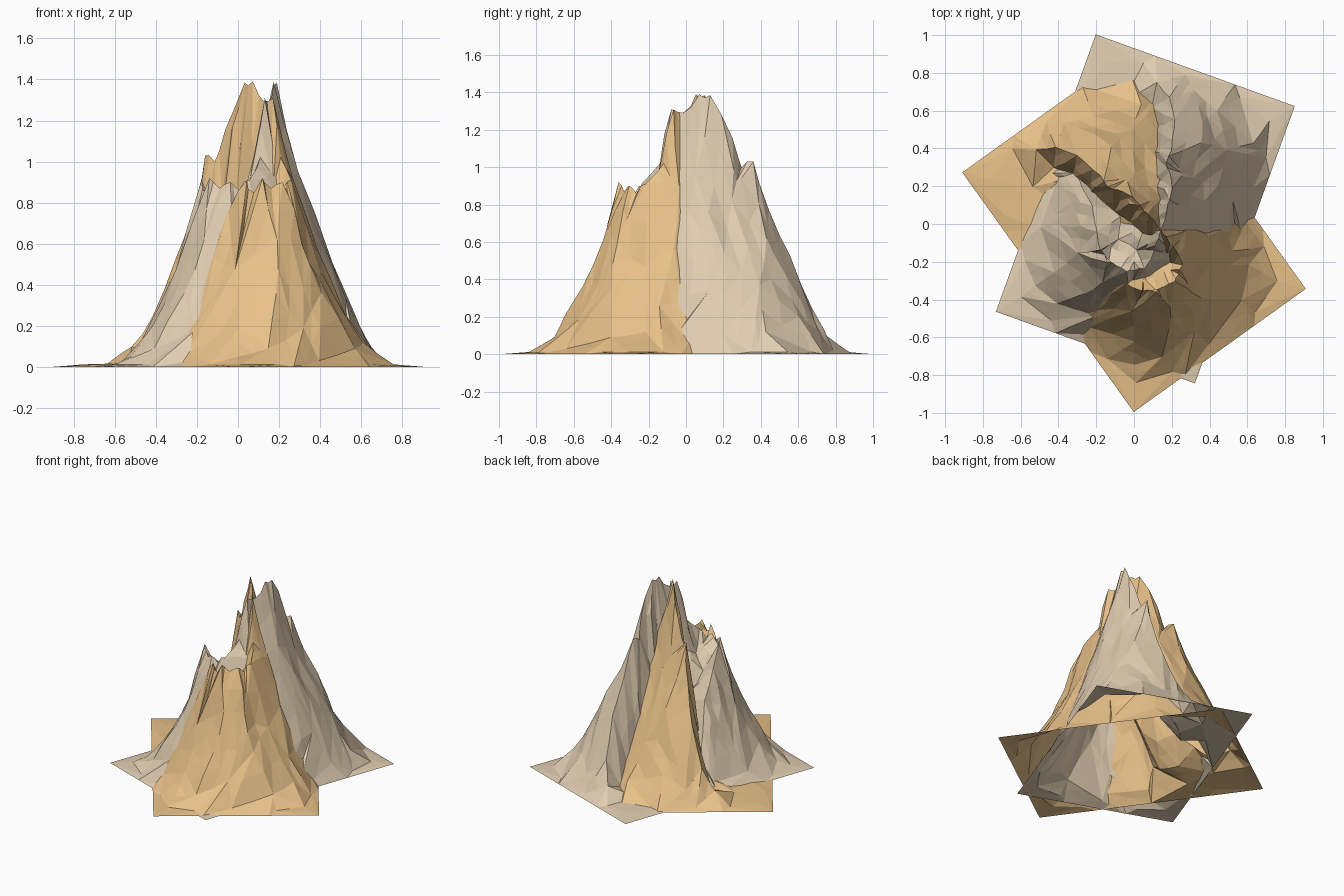
import bpy, bmesh, math, random
from mathutils import Vector, Matrix
from mathutils.geometry import delaunay_2d_cdt

HU, HV = 0.78, 0.56          # half sizes of the rectangular terrain sheet

# Main ridge line (u along the sheet, v across, z height)
ridge = [(-0.19, -0.12, 1.02), (-0.125, -0.12, 1.31), (-0.06, -0.115, 1.29), (0.03, -0.11, 1.39),
         (0.09, -0.105, 1.385), (0.13, -0.06, 1.17), (0.205, -0.07, 1.155), (0.243, -0.035, 1.0),
         (0.306, -0.022, 1.03), (0.39, -0.01, 0.77), (0.50, 0.014, 0.53), (0.60, 0.08, 0.25),
         (0.65, 0.17, 0.10)]

# Lower jagged crater rim, falling away as the second arm of the horseshoe
rim = [(-0.30, -0.104, 0.91), (-0.325, -0.06, 0.86), (-0.345, -0.02, 0.90), (-0.335, 0.04, 0.87),
       (-0.334, 0.092, 0.92), (-0.30, 0.12, 0.85), (-0.285, 0.15, 0.91), (-0.20, 0.20, 0.76),
       (-0.08, 0.27, 0.58), (-0.01, 0.35, 0.40), (0.05, 0.42, 0.20)]
# Hollow between the arms, open towards one corner
hollow = [(-0.22, -0.03, 0.78), (-0.20, 0.08, 0.70), (-0.09, -0.03, 0.82), (-0.07, 0.10, 0.58),
          (0.05, -0.01, 0.70), (0.14, 0.03, 0.52), (0.03, 0.17, 0.34), (0.15, 0.13, 0.22),
          (0.29, 0.08, 0.23), (0.42, 0.10, 0.12), (0.52, 0.15, 0.05), (0.13, 0.28, 0.09),
          (0.28, 0.22, 0.06), (0.30, 0.40, 0.02), (0.50, 0.30, 0.02)]

# Outer slopes on each side
near_side = [(0.05, -0.23, 0.95), (-0.16, -0.22, 0.90), (0.24, -0.18, 0.82), (0.0, -0.34, 0.60),
             (0.25, -0.32, 0.54), (-0.25, -0.30, 0.57), (0.20, -0.42, 0.34), (-0.03, -0.45, 0.27),
             (-0.27, -0.42, 0.26), (0.0, -0.52, 0.07), (0.30, -0.50, 0.11), (-0.30, -0.51, 0.07)]
far_side = [(-0.20, 0.29, 0.53), (-0.34, 0.26, 0.48), (-0.10, 0.38, 0.34),
            (-0.23, 0.40, 0.25), (0.0, 0.49, 0.07), (-0.28, 0.49, 0.08)]
ends = [(-0.44, 0.08, 0.62), (-0.38, -0.22, 0.47), (-0.45, -0.06, 0.60), (-0.53, 0.15, 0.36),
        (-0.53, -0.12, 0.36), (-0.62, 0.05, 0.19), (-0.72, 0.03, 0.03), (-0.48, 0.34, 0.19),
        (-0.39, -0.36, 0.26), (-0.50, -0.39, 0.12), (-0.63, -0.25, 0.09), (-0.63, 0.27, 0.09),
        (-0.58, 0.41, 0.05), (0.43, -0.16, 0.62), (0.53, -0.13, 0.42), (0.44, -0.30, 0.37),
        (0.62, -0.18, 0.20), (0.52, -0.42, 0.12), (0.68, -0.03, 0.12), (0.74, 0.04, 0.02)]
# Nearly flat aprons by the corners
aprons = [(su * u, sv * v, 0.012) for su in (-1, 1) for sv in (-1, 1)
          for u, v in ((0.66, 0.46), (0.725, 0.27), (0.47, 0.51))]


def border():
    """Flat rectangular outline at ground level."""
    pts = []
    for s in (-1, 1):
        pts += [(u * HU, s * HV, 0.0) for u in (-1, -0.5, 0, 0.5, 1)]
        pts += [(s * HU, v * HV, 0.0) for v in (-0.4, 0.4)]
    return pts


def mountain_mesh():
    """Triangulate the key points, then split and roughen into small facets."""
    pts = ridge + rim + hollow + near_side + far_side + ends + aprons + border()
    # keep the crest and rim as unbroken lines
    nr, nm = len(ridge), len(rim)
    lines = [(i, i + 1) for i in range(nr - 1)] + [(i, i + 1) for i in range(nr, nr + nm - 1)]
    co, _, faces, orig, _, _ = delaunay_2d_cdt(
        [Vector(p[:2]) for p in pts], lines + [(0, nr)], [], 0, 1e-5)
    bm = bmesh.new()
    verts = [bm.verts.new((c.x, c.y, pts[orig[i][0]][2])) for i, c in enumerate(co)]
    for f in faces:
        bm.faces.new([verts[i] for i in f])
    key = {tuple(v.co) for v in bm.verts}
    bmesh.ops.subdivide_edges(bm, edges=bm.edges[:], cuts=1, use_grid_fill=True)
    rng = random.Random(4)
    for v in bm.verts:
        if tuple(v.co) not in key and not v.is_boundary:
            k = min(1.0, v.co.z * 3)
            v.co.x += rng.uniform(-0.01, 0.01) * k
            v.co.y += rng.uniform(-0.01, 0.01) * k
            v.co.z += rng.uniform(-0.025, 0.02) * k
    bmesh.ops.triangulate(bm, faces=bm.faces[:])
    bmesh.ops.recalc_face_normals(bm, faces=bm.faces[:])
    if sum(f.normal.z for f in bm.faces) < 0:
        bmesh.ops.reverse_faces(bm, faces=bm.faces[:])
    me = bpy.data.meshes.new("rock_sheet")
    bm.to_mesh(me)
    bm.free()
    return me


# Two copies of the same peak, turned against each other
base = mountain_mesh()
for name, centre, angle, colour in (
        ("tan_peak", (0.0, -0.035), 125.6, (0.80, 0.53, 0.25, 1)),
        ("pale_peak", (0.06, 0.08), 70.2, (0.75, 0.61, 0.44, 1))):
    me = base.copy()
    me.transform(Matrix.Translation((*centre, 0)) @ Matrix.Rotation(math.radians(angle), 4, 'Z'))
    mat = bpy.data.materials.new(name + "_rock")
    mat.diffuse_color = colour
    me.materials.append(mat)
    ob = bpy.data.objects.new(name, me)
    bpy.context.collection.objects.link(ob)
bpy.data.meshes.remove(base)
